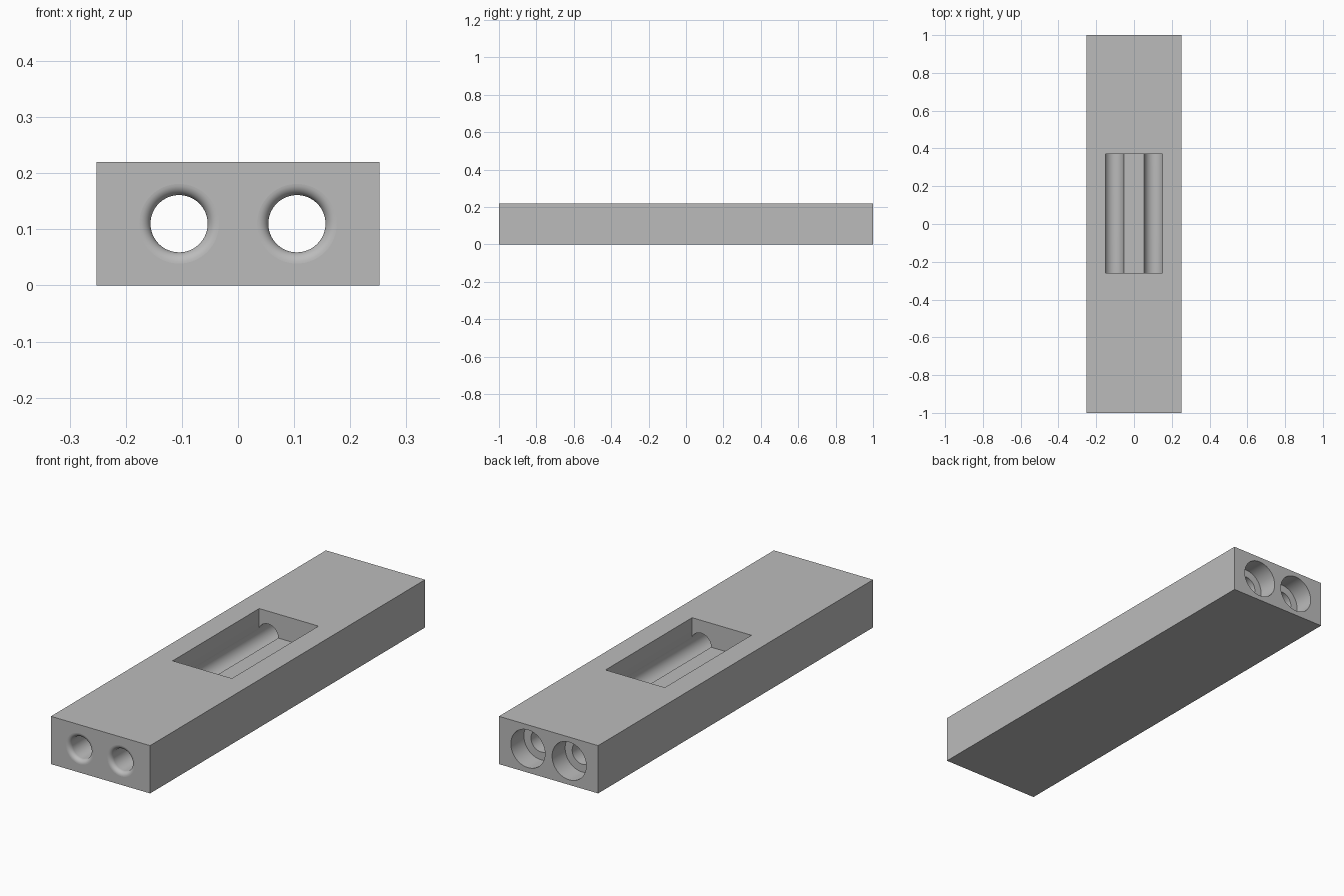
import bpy
import bmesh
from math import sin, cos, pi
from mathutils import Vector

cube = bpy.data.objects.get("Cube")
if cube:
    bpy.data.objects.remove(cube, do_unlink=True)

WIDTH, LENGTH, HEIGHT = 0.505, 2.0, 0.22
HOLE_X, HOLE_Z = 0.105, 0.11
BORE, FLARE = 0.051, 0.02
RECESS, RECESS_DEPTH = 0.087, 0.095
SIDES = 64

grey = bpy.data.materials.new("plain_grey")
grey.use_nodes = True
grey.diffuse_color = (0.5, 0.5, 0.5, 1)
shader = grey.node_tree.nodes["Principled BSDF"]
shader.inputs["Base Color"].default_value = grey.diffuse_color
shader.inputs["Roughness"].default_value = 0.6


def add_object(name, bm):
    bmesh.ops.recalc_face_normals(bm, faces=bm.faces)
    mesh = bpy.data.meshes.new(name)
    bm.to_mesh(mesh)
    bm.free()
    mesh.materials.append(grey)
    obj = bpy.data.objects.new(name, mesh)
    bpy.context.collection.objects.link(obj)
    return obj


def box(name, low, high):
    low, high = Vector(low), Vector(high)
    bm = bmesh.new()
    bmesh.ops.create_cube(bm, size=1)
    bmesh.ops.scale(bm, vec=high - low, verts=bm.verts)
    bmesh.ops.translate(bm, vec=(low + high) / 2, verts=bm.verts)
    return add_object(name, bm)


def turned_cutter(name, profile, x, z):
    """Closed solid turned about the y axis from (radius, y) points."""
    bm = bmesh.new()
    rings = []
    for r, y in profile:
        angles = [2 * pi * i / SIDES for i in range(SIDES)]
        rings.append([bm.verts.new((x + r * cos(a), y, z + r * sin(a))) for a in angles])
    for a, b in zip(rings, rings[1:]):
        for i in range(SIDES):
            j = (i + 1) % SIDES
            bm.faces.new((a[i], a[j], b[j], b[i]))
    bm.faces.new(rings[0])
    bm.faces.new(rings[-1])
    return add_object(name, bm)


# Solid block
half = LENGTH / 2
block = box("block", (-WIDTH / 2, -half, 0), (WIDTH / 2, half, HEIGHT))

# Bore: rounded front mouth, straight run, wider recess at the back
mouth = []
for i in range(9):
    t = pi / 2 * i / 8
    mouth.append((BORE + FLARE * (1 - sin(t)), -half + FLARE * (1 - cos(t))))
profile = [(BORE + FLARE, -half - 0.05)] + mouth
profile += [(BORE, half - RECESS_DEPTH), (RECESS, half - RECESS_DEPTH), (RECESS, half + 0.05)]

cutters = [turned_cutter(f"bore_cutter_{side}", profile, x, HOLE_Z)
           for side, x in (("left", HOLE_X), ("right", -HOLE_X))]

# Window in the top, down to the middle of the bores
cutters.append(box("window_cutter", (-0.151, -0.26, HOLE_Z), (0.151, 0.37, HEIGHT + 0.1)))

bpy.ops.object.select_all(action="DESELECT")
block.select_set(True)
bpy.context.view_layer.objects.active = block
for cutter in cutters:
    cut = block.modifiers.new(cutter.name, "BOOLEAN")
    cut.operation = "DIFFERENCE"
    cut.solver = "EXACT"
    cut.object = cutter
    bpy.ops.object.modifier_apply(modifier=cut.name)
    bpy.data.objects.remove(cutter, do_unlink=True)

# Smooth bores, crisp edges, flat front face
bpy.ops.object.shade_smooth_by_angle(angle=pi / 6)
for face in block.data.polygons:
    if face.normal.y < -0.999:
        face.use_smooth = False
